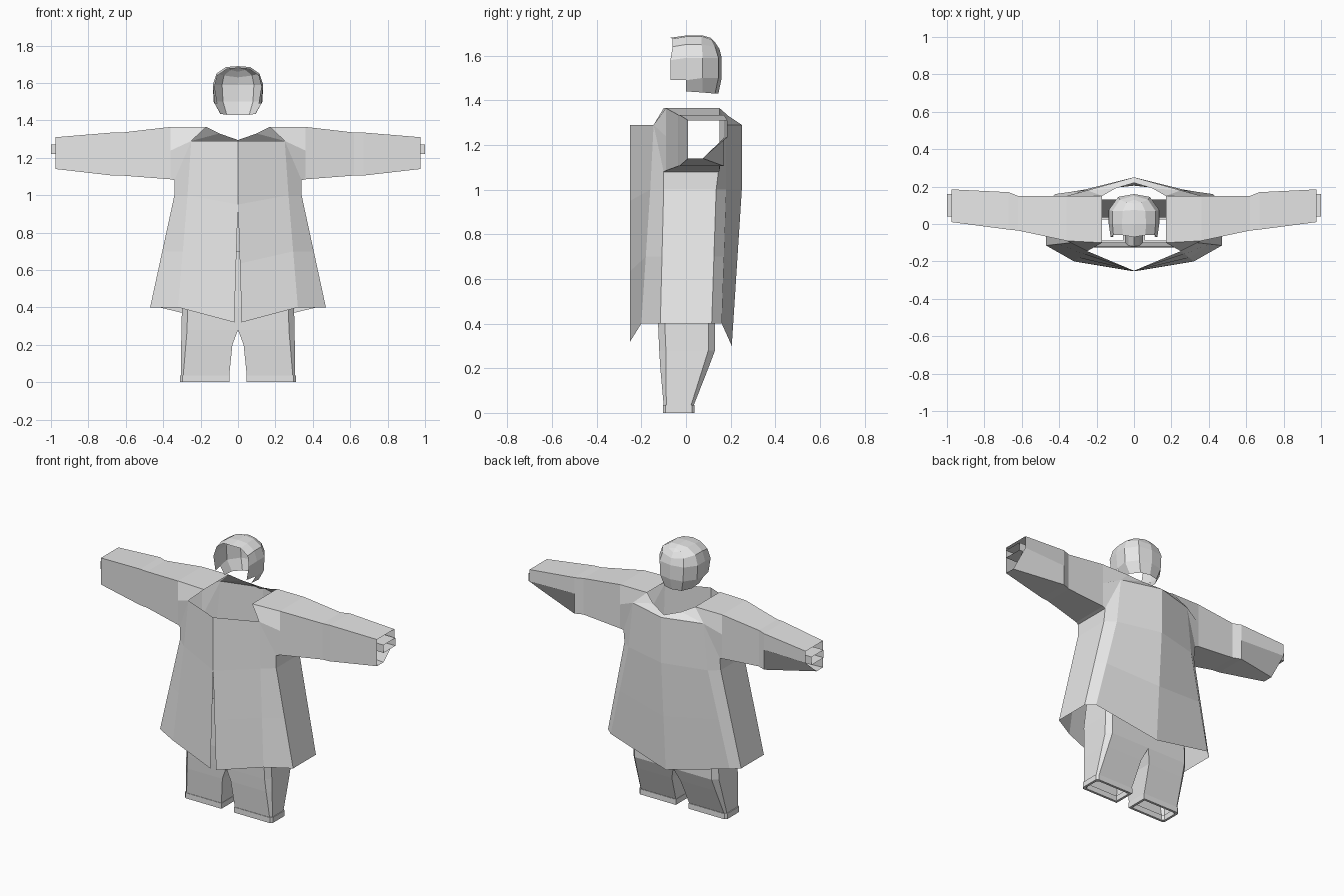
import bpy
import bmesh
from mathutils import Vector

default_cube = bpy.data.objects.get("Cube")
if default_cube:
    bpy.data.objects.remove(default_cube, do_unlink=True)

# One plain material for everything
grey = bpy.data.materials.new("light_grey")
grey.use_nodes = True
grey.diffuse_color = (0.8, 0.8, 0.8, 1)
grey.node_tree.nodes["Principled BSDF"].inputs["Base Color"].default_value = grey.diffuse_color


def mirrored_sheet(name, strips, closed=False):
    """Skin neighbouring strips of points with quads and mirror them across x."""
    bm = bmesh.new()
    grid = [[bm.verts.new(p) if p else None for p in strip] for strip in strips]
    for near, far in zip(grid, grid[1:]):
        count = len(near)
        for i in range(count if closed else count - 1):
            j = (i + 1) % count
            corners = [near[i], near[j], far[j], far[i]]
            if None in corners:
                continue
            # Leave out walls lying on the mirror plane
            if all(abs(v.co.x) < 0.001 for v in corners):
                continue
            bm.faces.new(corners)
    bmesh.ops.remove_doubles(bm, verts=bm.verts[:], dist=0.0005)
    loose = [v for v in bm.verts if not v.link_faces]
    bmesh.ops.delete(bm, geom=loose, context='VERTS')
    bmesh.ops.recalc_face_normals(bm, faces=bm.faces[:])
    mesh = bpy.data.meshes.new(name)
    bm.to_mesh(mesh)
    bm.free()
    mesh.materials.append(grey)
    obj = bpy.data.objects.new(name, mesh)
    bpy.context.collection.objects.link(obj)
    mirror = obj.modifiers.new("both_sides", 'MIRROR')
    mirror.use_clip = True
    mirror.merge_threshold = 0.001
    return obj


# Shoulder seam shared by coat and sleeves, front armpit round to back armpit
front_armpit, front_yoke = (.34, -.1, 1.08), (.25, -.145, 1.29)
front_shoulder, back_shoulder = (.17, -.1, 1.365), (.17, .15, 1.365)
back_yoke, back_armpit = (.25, .18, 1.29), (.34, .145, 1.08)
nape = (0, .25, 1.29)


# Coat body: each panel edge runs from the top, past the chest, to the hem
def panel_edge(top, chest, hem):
    middle = Vector(chest).lerp(Vector(hem), 0.5)
    return [top, chest, tuple(middle), hem]


mirrored_sheet("coat_body", [
    panel_edge((0, -.25, 1.29), (0, -.25, .95), (.02, -.25, .32)),
    panel_edge(front_yoke, (.27, -.16, 1), (.32, -.2, .4)),
    panel_edge(front_armpit, (.34, -.1, 1), (.47, -.115, .4)),
    panel_edge(back_armpit, (.34, .135, 1), (.47, .115, .4)),
    panel_edge(back_yoke, (.28, .18, 1), (.42, .16, .4)),
    panel_edge(nape, (0, .25, 1), (0, .205, .3)),
])

# Back collar between the shoulders
mirrored_sheet("coat_collar", [
    [nape, back_yoke],
    [(0, .22, 1.295), (.1, .19, 1.33)],
    [(.1, .19, 1.33), back_shoulder],
][:2])
mirrored_sheet("collar_corner", [
    [(.1, .19, 1.33), back_shoulder],
    [back_yoke, back_yoke],
])


# Sleeves: open tubes with a bevel under the back of the cuff
def sleeve_ring(x, front, back, low, high, bevel=0.0):
    mid = low + (high - low) * 0.55
    return [(x, front, low), (x, front, mid), (x, front, high),
            (x, back, high), (x, back, mid), (x, back - bevel, low)]


mirrored_sheet("sleeves", [
    [front_armpit, front_yoke, front_shoulder, back_shoulder, back_yoke, back_armpit],
    sleeve_ring(.36, -.09, .15, 1.085, 1.365),
    sleeve_ring(.62, -.035, .15, 1.105, 1.335),
    sleeve_ring(.67, -.03, .17, 1.105, 1.335),
    sleeve_ring(.975, .01, .185, 1.14, 1.31, bevel=.11),
], closed=True)

# Wrists: short open square tubes inside the cuffs
mirrored_sheet("wrists", [
    [(x, .04, 1.22), (x, .04, 1.27), (x, .16, 1.27), (x, .16, 1.22)]
    for x in (.85, 1)
], closed=True)


# Trousers: leg rings that share the middle line above the crotch
def leg_ring(z, inner, outer, front, back, chamfer, inset=0.0):
    inner, outer = inner + inset, outer - inset
    front, back = front + inset, back - inset
    return [(inner, front, z), (outer - chamfer, front, z),
            (outer, front + chamfer, z), (outer, back - chamfer, z),
            (outer - chamfer, back, z), (inner, back, z)]


mirrored_sheet("trousers", [
    leg_ring(.7, 0, .27, -.12, .13, .035),
    leg_ring(.4, 0, .3, -.125, .13, .03),
    leg_ring(.28, 0, .302, -.12, .13, .03),
    leg_ring(.2, .03, .304, -.115, .1, .025),
    leg_ring(.035, .047, .305, -.1, .035, .012),
], closed=True)
mirrored_sheet("trouser_cuffs", [
    leg_ring(.035, .047, .305, -.1, .035, .012),
    leg_ring(.035, .045, .31, -.103, .038, .012),
    leg_ring(0, .045, .31, -.103, .038, .012),
    leg_ring(0, .045, .31, -.103, .038, .012, inset=.015),
    leg_ring(.035, .045, .31, -.103, .038, .012, inset=.015),
], closed=True)

# Hair cap: strips from the face edge round to the back, lower edge to crown
mirrored_sheet("hair_cap", [
    [None, (.11, -.07, 1.49), (.125, -.07, 1.58), (.11, -.06, 1.64),
     (.06, -.06, 1.675), (0, -.07, 1.68)],
    [(.095, 0, 1.44), (.125, 0, 1.49), (.135, 0, 1.59), (.115, 0, 1.65),
     (.065, 0, 1.685), (0, 0, 1.69)],
    [(.095, .075, 1.435), (.13, .075, 1.5), (.135, .075, 1.59), (.115, .07, 1.65),
     (.06, .07, 1.685), (0, .075, 1.69)],
    [(.06, .13, 1.43), (.08, .145, 1.5), (.085, .145, 1.59), (.075, .13, 1.64),
     (.04, .115, 1.67), (0, .11, 1.68)],
    [(0, .145, 1.43), (0, .16, 1.5), (0, .16, 1.59), (0, .15, 1.63),
     (0, .13, 1.66), (0, .11, 1.68)],
])
